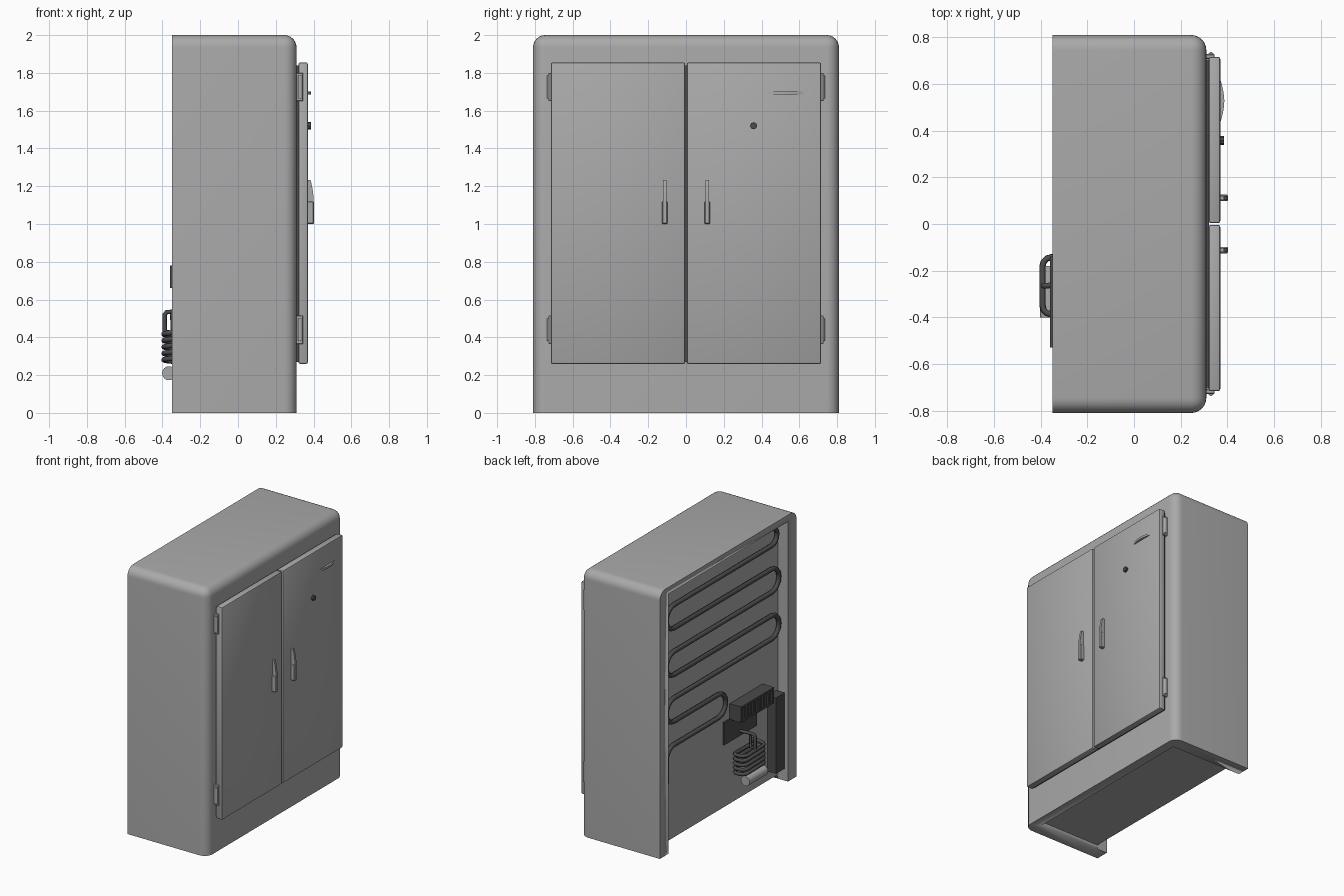
import bpy, bmesh, math
from mathutils import Vector

if "Cube" in bpy.data.objects:
    bpy.data.objects.remove(bpy.data.objects["Cube"])


def material(name, v):
    m = bpy.data.materials.new(name)
    m.diffuse_color = (v, v, v, 1)
    m.use_nodes = True
    m.node_tree.nodes["Principled BSDF"].inputs["Base Color"].default_value = m.diffuse_color
    return m


GREY = material("light grey enamel", 0.40)
DARK = material("dark metal", 0.07)


def finish(bm, name, mat, smooth=True):
    bmesh.ops.recalc_face_normals(bm, faces=bm.faces)
    me = bpy.data.meshes.new(name)
    bm.to_mesh(me)
    bm.free()
    ob = bpy.data.objects.new(name, me)
    bpy.context.collection.objects.link(ob)
    me.materials.append(mat)
    bpy.ops.object.select_all(action='DESELECT')
    ob.select_set(True)
    bpy.context.view_layer.objects.active = ob
    if smooth:
        bpy.ops.object.shade_smooth_by_angle(angle=math.radians(35))
    return ob


def box(name, x, y, z, mat, bevel=0.0, seg=2, rule=None):
    """Box from ranges; bevels the edges whose midpoint passes the rule."""
    bm = bmesh.new()
    bmesh.ops.create_cube(bm, size=1)
    for v in bm.verts:
        v.co = Vector([(r[0] + r[1]) / 2 + c * abs(r[1] - r[0])
                       for c, r in zip(v.co, (x, y, z))])
    if bevel:
        edges = [e for e in bm.edges
                 if rule is None or rule((e.verts[0].co + e.verts[1].co) / 2)]
        bmesh.ops.bevel(bm, geom=edges, offset=bevel, segments=seg,
                        profile=0.5, affect='EDGES')
    return finish(bm, name, mat)


def prism(name, pts, direction, mat):
    """Extrudes a closed 3D outline along a direction."""
    bm = bmesh.new()
    f = bm.faces.new([bm.verts.new(p) for p in pts])
    r = bmesh.ops.extrude_face_region(bm, geom=[f])
    bmesh.ops.translate(bm, vec=Vector(direction),
                        verts=[v for v in r['geom'] if isinstance(v, bmesh.types.BMVert)])
    return finish(bm, name, mat)


def tube(name, pts, radius, mat, closed=False):
    cu = bpy.data.curves.new(name, 'CURVE')
    cu.dimensions = '3D'
    cu.bevel_depth = radius
    cu.bevel_resolution = 2
    cu.use_fill_caps = True
    s = cu.splines.new('POLY')
    s.points.add(len(pts) - 1)
    for p, co in zip(s.points, pts):
        p.co = (*co, 1)
    s.use_cyclic_u = closed
    ob = bpy.data.objects.new(name, cu)
    bpy.context.collection.objects.link(ob)
    cu.materials.append(mat)
    return ob


def cylinder(name, center, radius, depth, axis, mat, seg=16):
    bm = bmesh.new()
    bmesh.ops.create_cone(bm, cap_ends=True, segments=seg, radius1=radius,
                          radius2=radius, depth=depth)
    rot = Vector((0, 0, 1)).rotation_difference(Vector(axis)).to_matrix()
    for v in bm.verts:
        v.co = rot @ v.co + Vector(center)
    return finish(bm, name, mat)


def cut(ob, x, y, z):
    c = box("cutter", x, y, z, GREY)
    c.hide_render = True
    m = ob.modifiers.new("cut", 'BOOLEAN')
    m.operation = 'DIFFERENCE'
    m.solver = 'EXACT'
    m.object = c
    bpy.context.view_layer.objects.active = ob
    bpy.ops.object.modifier_apply(modifier=m.name)
    bpy.data.objects.remove(c)


# Cabinet: rounded at the front and top, hollow at the back and underneath
def rounded_edge(m):
    front = m.x > 0.3 and m.z > 0.5
    top_side = m.z > 1.99 and abs(m.y) > 0.8
    return front or top_side


cabinet = box("cabinet", (-0.35, 0.31), (-0.81, 0.81), (0, 2), GREY, 0.065, 6, rounded_edge)
cut(cabinet, (-0.5, -0.265), (-0.71, 0.71), (-0.1, 1.95))
cut(cabinet, (-0.5, 0.24), (-0.71, 0.71), (-0.1, 0.03))

# Door seal
box("door_seal", (0.305, 0.322), (-0.705, 0.705), (0.27, 1.84), DARK)

for s, side in ((-1, "left"), (1, "right")):
    # Door
    box(side + "_door", (0.32, 0.37), sorted((s * 0.004, s * 0.716)), (0.26, 1.855),
        GREY, 0.009, 2)
    # Handle: thick lower grip and tapered upper blade
    y = s * 0.112
    box(side + "_handle_grip", (0.365, 0.402), (y - 0.014, y + 0.014), (1.0, 1.12),
        GREY, 0.004, 1)
    prism(side + "_handle_blade",
          [(0.365, y - 0.009, z) if x is None else (x, y - 0.009, z) for x, z in
           ((None, 1.11), (0.401, 1.11), (0.399, 1.15), (0.394, 1.19), (0.385, 1.232), (None, 1.232))],
          (0, 0.018, 0), GREY)
    # Hinges
    for z, level in ((1.725, "upper"), (0.44, "lower")):
        box(f"{side}_{level}_hinge_plate", (0.305, 0.345), sorted((s * 0.708, s * 0.728)),
            (z - 0.075, z + 0.075), GREY, 0.003, 1)
        cylinder(f"{side}_{level}_hinge_pin", (0.33, s * 0.725, z), 0.012, 0.12, (0, 0, 1), GREY, 12)

# Bowed trim bar on the right door
arc = [(0.37 + 0.017 * math.sin(math.pi * i / 10), 0.435 + 0.185 * i / 10, 1.685) for i in range(11)]
prism("trim_bar", [(0.366, 0.435, 1.685)] + arc + [(0.366, 0.62, 1.685)], (0, 0, 0.016), GREY)

# Door lock
cylinder("door_lock", (0.375, 0.358, 1.52), 0.019, 0.022, (1, 0, 0), DARK, 8)

# Serpentine condenser pipe on the back panel
R, XP = 0.0875, -0.29
path = [(XP, 0.55, 1.965 - 0.04)]
z = 1.925
right_ends = (-0.60, -0.60, -0.60, 0.03)
for i, ye in enumerate(right_ends):
    r = R if i else 0.065
    for k in range(9):
        a = math.pi * k / 8
        path.append((XP, ye - r * math.sin(a), z - r + r * math.cos(a)))
    z -= 2 * r
    if i < 3:
        for k in range(9):
            a = math.pi * k / 8
            path.append((XP, 0.56 + R * math.sin(a), z - R + R * math.cos(a)))
        z -= 2 * R
for k in range(6):
    a = math.pi / 2 * k / 5
    path.append((XP, 0.56 + R * math.sin(a), z - R + R * math.cos(a)))
path.append((XP, 0.56 + R, 0.48))
tube("condenser_pipe", path, 0.017, DARK)

# Vent box with ribs
box("vent_box", (-0.35, -0.26), (-0.53, -0.14), (0.66, 0.78), DARK)
for i in range(8):
    yc = -0.15 - i * 0.37 / 7
    box(f"vent_rib_{i + 1}", (-0.36, -0.345), (yc - 0.01, yc + 0.01), (0.675, 0.77), DARK)
for zc in (0.667, 0.773):
    box("vent_rail", (-0.36, -0.345), (-0.53, -0.14), (zc - 0.007, zc + 0.007), DARK)

# Mounting plate and side column
box("mounting_plate", (-0.275, -0.26), (-0.45, -0.06), (0.50, 0.67), DARK)
box("side_column", (-0.335, -0.26), (-0.69, -0.59), (0.10, 0.67), DARK)

# Cooling coil: one winding rounded-rectangle helix
helix, turns = [], 5
corners = ((-0.345, -0.18, 0), (-0.345, -0.35, 3))
for t in range(turns):
    ring = []
    for q, (cx, cy) in enumerate(((-0.325, -0.18), (-0.355, -0.18), (-0.355, -0.35), (-0.325, -0.35))):
        for k in range(4):
            a = math.pi / 2 * k / 3 + math.pi / 2 * q
            ring.append((cx + 0.037 * math.cos(a), cy + 0.037 * math.sin(a)))
    for k, (x, y) in enumerate(ring):
        helix.append((x, y, 0.265 + 0.034 * (t + k / len(ring))))
tube("cooling_coil", helix, 0.0135, DARK)

# Feed pipe rising from the coil and bending to the panel
tube("feed_pipe", [(-0.388, -0.265, 0.42), (-0.388, -0.265, 0.52), (-0.378, -0.265, 0.533),
                   (-0.35, -0.262, 0.535), (-0.262, -0.25, 0.535)], 0.012, DARK)
tube("return_pipe", [(-0.35, -0.265, 0.535), (-0.35, -0.265, 0.43), (-0.388, -0.265, 0.43)], 0.01, DARK)

# Small light cylinder below the coil
cylinder("compressor_can", (-0.365, -0.29, 0.21), 0.037, 0.22, (0, 1, 0), GREY)
cylinder("compressor_mount", (-0.31, -0.29, 0.21), 0.015, 0.10, (1, 0, 0), DARK, 10)
